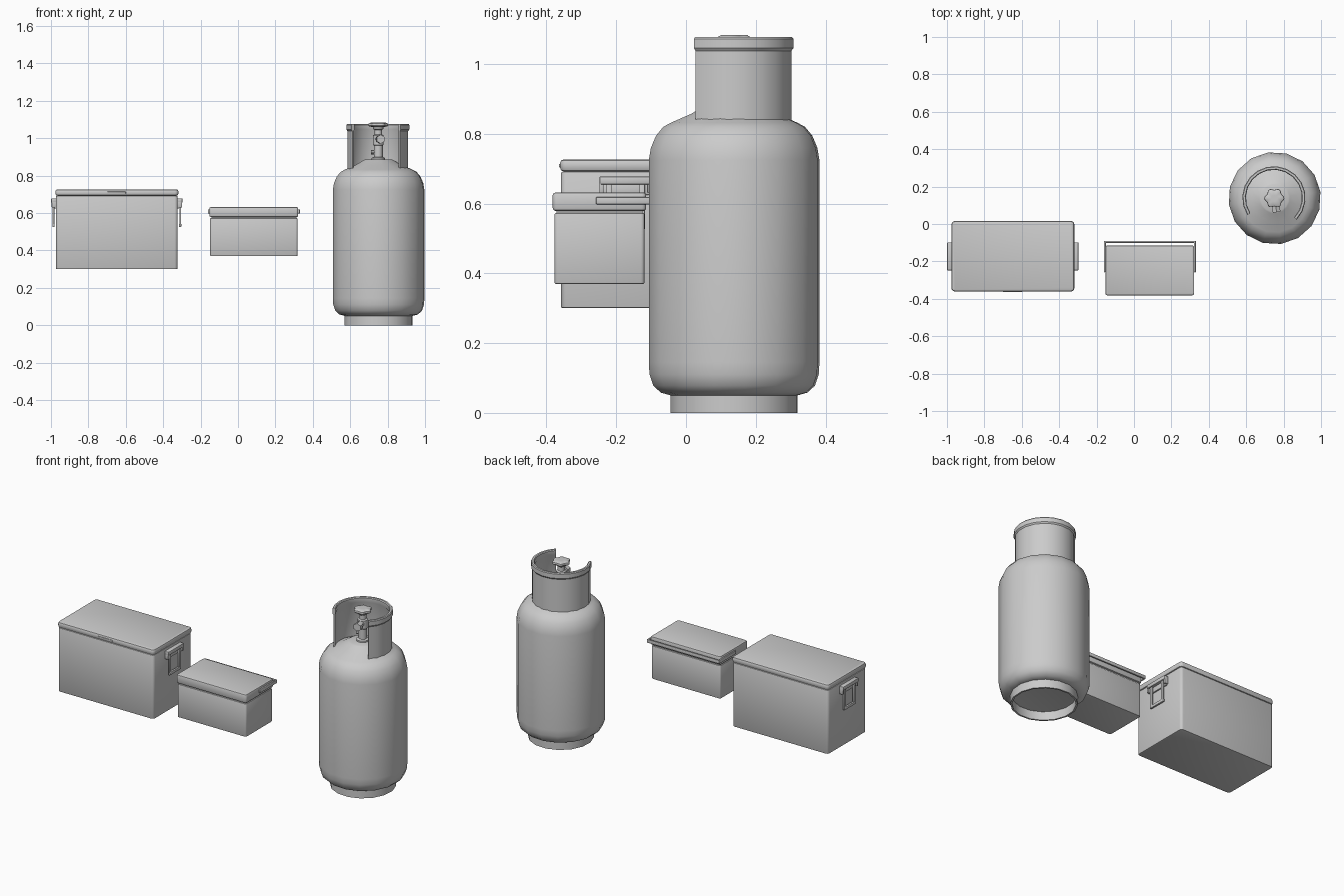
import bpy, bmesh, math
from mathutils import Vector

if "Cube" in bpy.data.objects:
    bpy.data.objects.remove(bpy.data.objects["Cube"])


def finish(bm, name, angle=35):
    bmesh.ops.recalc_face_normals(bm, faces=bm.faces[:])
    me = bpy.data.meshes.new(name)
    bm.to_mesh(me)
    bm.free()
    ob = bpy.data.objects.new(name, me)
    bpy.context.collection.objects.link(ob)
    bpy.ops.object.select_all(action='DESELECT')
    ob.select_set(True)
    bpy.context.view_layer.objects.active = ob
    bpy.ops.object.shade_smooth_by_angle(angle=math.radians(angle))
    return ob


def box(name, x, y, z, bevel=0.0, vertical=0.0):
    """Box from ranges; rounds upright edges first, then all edges."""
    bm = bmesh.new()
    bmesh.ops.create_cube(bm, size=1)
    for v in bm.verts:
        v.co = [r[0] + (c + 0.5) * (r[1] - r[0]) for c, r in zip(v.co, (x, y, z))]
    if vertical:
        up = [e for e in bm.edges if abs(e.verts[0].co.z - e.verts[1].co.z) > 1e-4]
        bmesh.ops.bevel(bm, geom=up, offset=vertical, segments=3, profile=0.5, affect='EDGES')
    if bevel:
        sharp = [e for e in bm.edges if e.calc_face_angle(0) > 1.0]
        bmesh.ops.bevel(bm, geom=sharp, offset=bevel, segments=2, profile=0.5, affect='EDGES')
    return finish(bm, name)


def lathe(name, profile, centre, n=16, a0=0.0, sweep=360.0, closed=False):
    """Revolve (radius, height) points; partial sweeps get end caps."""
    bm = bmesh.new()
    full = sweep >= 360
    rings = []
    for i in range(n if full else n + 1):
        a = math.radians(a0 + sweep * i / n)
        rings.append([bm.verts.new((centre[0] + r * math.cos(a), centre[1] + r * math.sin(a), z))
                      for r, z in profile])
    m = len(profile)
    for i in range(n):
        p, q = rings[i], rings[(i + 1) % len(rings)]
        for j in range(m if closed else m - 1):
            k = (j + 1) % m
            bm.faces.new((p[j], q[j], q[k], p[k]))
    if not full:
        bm.faces.new(rings[0])
        bm.faces.new(rings[-1])
    elif not closed:
        bm.faces.new([r[0] for r in rings])
        bm.faces.new([r[-1] for r in rings])
    return finish(bm, name)


def rod(name, a, b, r, n=12):
    a, b = Vector(a), Vector(b)
    bm = bmesh.new()
    bmesh.ops.create_cone(bm, cap_ends=True, segments=n, radius1=r, radius2=r, depth=(b - a).length)
    rot = (b - a).to_track_quat('Z', 'Y')
    for v in bm.verts:
        v.co = rot @ v.co + (a + b) / 2
    return finish(bm, name)


# Large cooler
box("large_cooler_body", (-0.973, -0.323), (-0.358, 0.013), (0.30, 0.692), 0.005, 0.016)
box("large_cooler_lid", (-0.976, -0.319), (-0.361, 0.016), (0.692, 0.727), 0.011, 0.018)
box("large_cooler_latch", (-0.70, -0.60), (-0.364, -0.35), (0.704, 0.714), 0.002)

# Large cooler side handles: bracket plus hanging frame
for side, s in (("left", -1), ("right", 1)):
    def xr(a, b):
        return tuple(sorted((-0.648 + s * a, -0.648 + s * b)))
    box(side + "_handle_bracket", xr(0.322, 0.351), (-0.248, -0.098), (0.655, 0.678), 0.004)
    box(side + "_handle_plate", xr(0.322, 0.333), (-0.240, -0.106), (0.625, 0.658), 0.002)
    for y in (-0.248, -0.110):
        box(side + "_handle_lug", xr(0.322, 0.348), (y, y + 0.012), (0.63, 0.67), 0.002)
    for y in (-0.228, -0.134):
        box(side + "_handle_arm", xr(0.334, 0.344), (y, y + 0.016), (0.527, 0.66), 0.002)
    box(side + "_handle_grip", xr(0.333, 0.345), (-0.228, -0.118), (0.525, 0.543), 0.003)

# Small cooler
box("small_cooler_body", (-0.149, 0.318), (-0.377, -0.119), (0.37, 0.573), 0.004, 0.010)
box("small_cooler_neck", (-0.143, 0.312), (-0.371, -0.125), (0.565, 0.585))
box("small_cooler_lid", (-0.153, 0.322), (-0.382, -0.114), (0.579, 0.632), 0.008, 0.012)

# Small cooler carry handle folded to the back
for name, x in (("left", -0.161), ("right", 0.321)):
    box("carry_handle_" + name + "_arm", (x, x + 0.010), (-0.258, -0.091), (0.598, 0.619), 0.003)
box("carry_handle_bar", (-0.161, 0.331), (-0.101, -0.091), (0.598, 0.619), 0.003)

# Gas bottle body and foot ring
C = (0.752, 0.138)
body = [(0.16, 0.055), (0.183, 0.05), (0.212, 0.058), (0.234, 0.078), (0.245, 0.11), (0.247, 0.145),
        (0.247, 0.725), (0.241, 0.76), (0.226, 0.795), (0.205, 0.82), (0.183, 0.832),
        (0.125, 0.857), (0.082, 0.882), (0.074, 0.886)]
lathe("gas_bottle_body", body, C, 16, 8)
lathe("foot_ring", [(0.184, 0), (0.184, 0.06), (0.174, 0.06), (0.174, 0)], C, 16, 8, closed=True)

# Guard collar with rolled rim, open to the front
K = (0.748, 0.140)
collar = [(0.163, 0.83), (0.163, 1.038), (0.169, 1.046), (0.169, 1.072), (0.165, 1.077),
          (0.154, 1.077), (0.150, 1.072), (0.150, 1.046), (0.154, 1.038), (0.154, 0.83)]
lathe("guard_collar", collar, K, 14, -44, 257, True)

# Valve stem, outlets and handwheel
V = (0.75, 0.138)
lathe("valve_stem", [(0.036, 0.88), (0.036, 0.895), (0.024, 0.90), (0.024, 0.96), (0.029, 0.965),
                     (0.029, 1.015), (0.020, 1.02), (0.020, 1.045), (0.028, 1.05), (0.028, 1.066)], V, 12)
rod("valve_outlet", (V[0], V[1], 0.995), (V[0] + 0.01, V[1] - 0.06, 0.995), 0.019)
rod("valve_outlet_nut", (V[0] + 0.008, V[1] - 0.045, 0.995), (V[0] + 0.013, V[1] - 0.075, 0.995), 0.024, 6)
rod("relief_port", (V[0], V[1], 0.925), (V[0] - 0.04, V[1], 0.925), 0.011, 8)
wheel = lathe("handwheel", [(0.02, 1.06), (0.046, 1.062), (0.053, 1.068), (0.051, 1.078),
                            (0.038, 1.084), (0.016, 1.084)], V, 36)
for v in wheel.data.vertices:
    dx, dy = v.co.x - V[0], v.co.y - V[1]
    r = math.hypot(dx, dy)
    if r > 0.03:
        k = 0.93 + 0.09 * math.cos(6 * math.atan2(dy, dx))
        v.co.x, v.co.y = V[0] + dx * k, V[1] + dy * k
